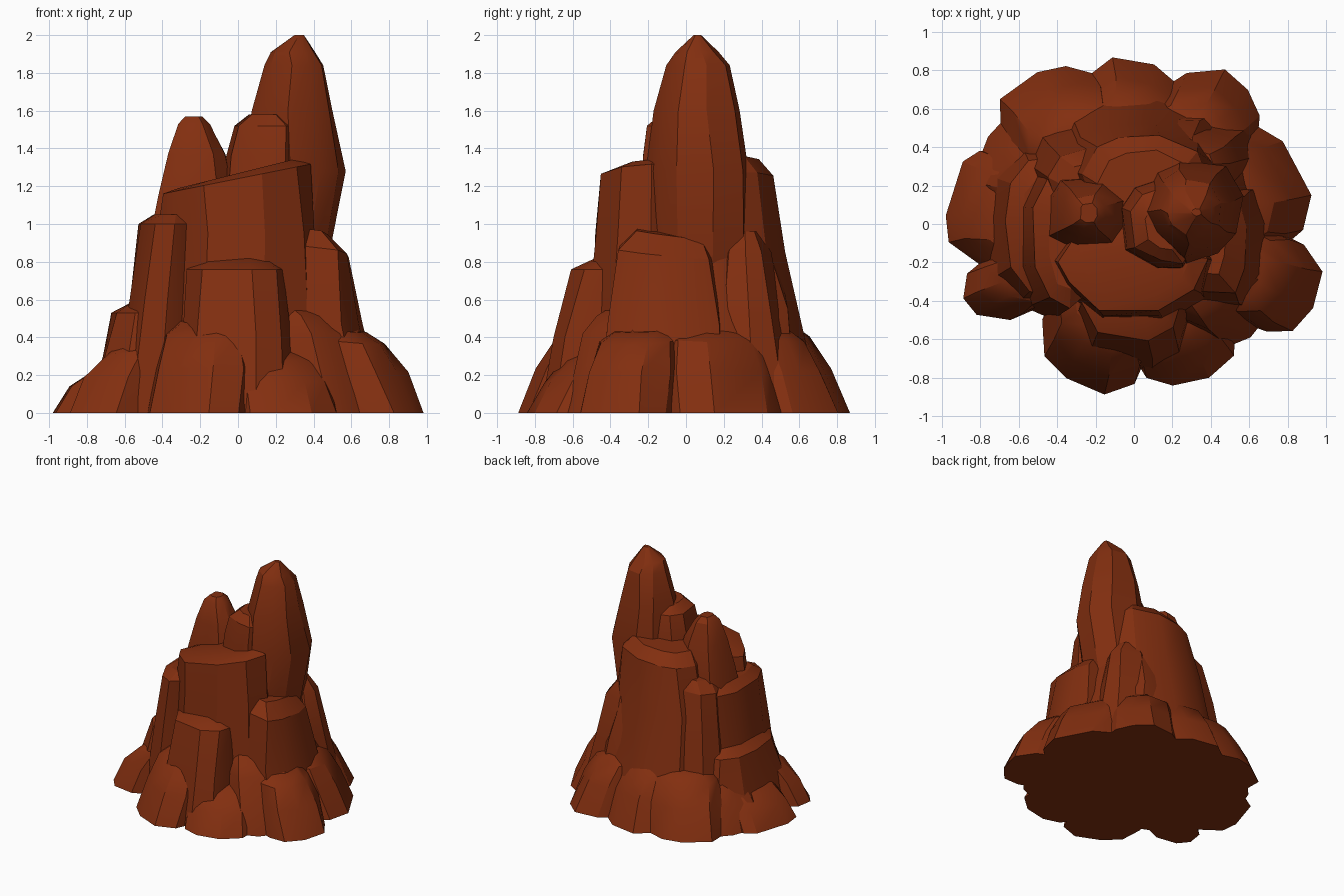
import bpy, bmesh, math, random
from mathutils import Matrix, Vector

stone = bpy.data.materials.new("red_brown_stone")
stone.diffuse_color = (0.225, 0.028, 0.005, 1)


def power(v, e):
    return math.copysign(abs(v) ** e, v)


def rock(name, sections, seed, n=9, tilt=(0, 0), turn=0.0, e=0.85):
    """Faceted column through sections (z, x0, x1, y0, y1), with a slanted top."""
    rnd = random.Random(seed)
    # one irregular outline, stretched to fill each section box
    outline = []
    for i in range(n):
        a = 2 * math.pi * (i + rnd.uniform(-0.25, 0.25)) / n + seed
        k = rnd.uniform(0.93, 1.05)
        outline.append((k * power(math.cos(a), e), k * power(math.sin(a), e)))
    lo = [min(p[j] for p in outline) for j in (0, 1)]
    hi = [max(p[j] for p in outline) for j in (0, 1)]
    outline = [tuple((p[j] - lo[j]) / (hi[j] - lo[j]) for j in (0, 1)) for p in outline]
    spin = Matrix.Rotation(math.radians(turn), 3, 'Z')
    bm = bmesh.new()
    rings = []
    last = len(sections) - 1
    for s, (z, x0, x1, y0, y1) in enumerate(sections):
        weight = 1 if s == last else 0.8 if s == last - 1 else 0
        wob = 0.0 if z == 0 else 0.025
        ring = []
        for u, v in outline:
            u += rnd.uniform(-wob, wob)
            v += rnd.uniform(-wob, wob)
            x, y = x0 + (x1 - x0) * u, y0 + (y1 - y0) * v
            dz = weight * (tilt[0] * (x - (x0 + x1) / 2) + tilt[1] * (y - (y0 + y1) / 2))
            ring.append(bm.verts.new(spin @ Vector((x, y, max(0, z + dz)))))
        rings.append(ring)
    for a, b in zip(rings, rings[1:]):
        for i in range(n):
            j = (i + 1) % n
            bm.faces.new((a[i], a[j], b[j], b[i]))
    bm.faces.new(rings[0][::-1])
    bm.faces.new(rings[-1])
    bmesh.ops.recalc_face_normals(bm, faces=bm.faces)
    mesh = bpy.data.meshes.new(name)
    bm.to_mesh(mesh)
    bm.free()
    mesh.materials.append(stone)
    mesh.shade_smooth()
    mesh.set_sharp_from_angle(angle=math.radians(28))
    ob = bpy.data.objects.new(name, mesh)
    bpy.context.collection.objects.link(ob)
    return ob


# Spires at the summit
rock("main_spire", [(0.7, 0.0, 0.46, -0.2, 0.36), (1.28, 0.03, 0.56, -0.21, 0.34),
                    (1.6, 0.08, 0.5, -0.17, 0.29), (1.84, 0.14, 0.455, -0.1, 0.23),
                    (1.91, 0.17, 0.41, -0.06, 0.17), (2.0, 0.3, 0.35, 0.04, 0.08)], 1, e=0.95)
rock("left_spire", [(0.7, -0.5, 0.0, -0.16, 0.28), (1.15, -0.43, -0.02, -0.12, 0.24),
                    (1.37, -0.37, -0.07, -0.08, 0.2), (1.53, -0.32, -0.15, -0.03, 0.15),
                    (1.57, -0.28, -0.19, 0.01, 0.11)], 2, 8)
rock("small_spire", [(0.9, -0.1, 0.36, -0.24, 0.26), (1.36, -0.06, 0.35, -0.22, 0.24),
                     (1.52, -0.02, 0.33, -0.2, 0.2), (1.58, 0.06, 0.24, -0.13, 0.12)], 3, 8)

# Middle tier of columns around the spires
rock("core", [(0, -0.74, 0.76, -0.66, 0.72), (0.3, -0.64, 0.68, -0.56, 0.65),
              (0.55, -0.56, 0.58, -0.48, 0.58), (0.9, -0.48, 0.46, -0.38, 0.48),
              (1.05, -0.4, 0.4, -0.3, 0.4)], 4, 13, e=0.95)
rock("front_column", [(0.4, -0.44, 0.43, -0.52, 0.12), (0.95, -0.42, 0.42, -0.47, 0.1),
                      (1.24, -0.39, 0.39, -0.46, 0.07), (1.27, -0.3, 0.31, -0.38, 0.04)],
     5, 10, (0.25, 0), e=1.0)
rock("left_column", [(0, -0.68, -0.1, -0.5, 0.4), (0.6, -0.58, -0.12, -0.45, 0.34),
                     (1.0, -0.52, -0.13, -0.43, 0.3), (1.05, -0.45, -0.17, -0.34, 0.24)],
     6, 10, e=0.95)
rock("back_column", [(0, -0.44, 0.5, 0.0, 0.72), (0.85, -0.36, 0.42, 0.0, 0.52),
                     (1.25, -0.27, 0.39, 0.0, 0.46), (1.34, -0.18, 0.34, 0.0, 0.38)],
     7, 10, (0.1, 0), e=0.95)
rock("back_left_column", [(0, -0.6, 0.0, 0.0, 0.58), (0.7, -0.5, 0.0, 0.0, 0.46),
                          (1.06, -0.44, 0.0, 0.0, 0.4), (1.14, -0.36, 0.0, 0.0, 0.33)],
     8, 9, (0.15, 0))

# Shorter columns leaning on the middle tier
rock("front_step", [(0, -0.3, 0.3, -0.77, -0.1), (0.4, -0.29, 0.28, -0.69, -0.1),
                    (0.76, -0.27, 0.25, -0.6, -0.1), (0.82, -0.19, 0.18, -0.48, -0.1)], 9, 9)
rock("right_step", [(0, 0.1, 0.78, -0.46, 0.24), (0.47, 0.15, 0.66, -0.41, 0.21),
                    (0.85, 0.25, 0.59, -0.36, 0.16), (0.95, 0.3, 0.48, -0.26, 0.1)],
     10, 9, (-0.15, -0.12))
rock("right_back_step", [(0, 0.1, 0.68, 0.1, 0.62), (0.5, 0.12, 0.56, 0.13, 0.52),
                         (0.85, 0.16, 0.49, 0.18, 0.45), (0.96, 0.22, 0.41, 0.24, 0.39)], 11, 8)
rock("left_step", [(0, -0.8, -0.2, -0.44, 0.44), (0.3, -0.72, -0.2, -0.4, 0.4),
                   (0.53, -0.66, -0.2, -0.36, 0.35), (0.58, -0.58, -0.2, -0.28, 0.28)], 12, 10)
rock("right_front_shelf", [(0, 0.1, 0.86, -0.33, 0.3), (0.42, 0.1, 0.7, -0.3, 0.27),
                           (0.53, 0.1, 0.6, -0.25, 0.22), (0.6, 0.1, 0.45, -0.2, 0.17)],
     13, 9, (-0.1, 0), 327)

# Ring of foot boulders: direction in degrees, reach, half width, height
feet = [("left_foot", 174, 0.98, 0.32, 0.30), ("left_front_foot", 205, 0.97, 0.19, 0.40),
        ("front_left_foot", 251, 0.89, 0.29, 0.50), ("front_right_foot", 293, 0.89, 0.29, 0.35),
        ("right_front_foot", 337, 1.03, 0.27, 0.46), ("right_foot", 16, 0.93, 0.36, 0.47),
        ("back_right_foot", 54, 0.93, 0.29, 0.47), ("back_foot", 91, 0.87, 0.25, 0.50),
        ("back_left_foot", 127, 0.94, 0.3, 0.47), ("left_back_foot", 156, 0.88, 0.28, 0.42)]
for i, (name, turn, r, w, h) in enumerate(feet):
    rock(name, [(0, 0.15, r, -w, w), (0.47 * h, 0.15, r - 0.1, -0.93 * w, 0.93 * w),
                (0.86 * h, 0.15, r - 0.21, -0.82 * w, 0.82 * w),
                (h, 0.15, r - 0.31, -0.62 * w, 0.62 * w)], 20 + i, 11, (-0.12, 0), turn, 0.72)
